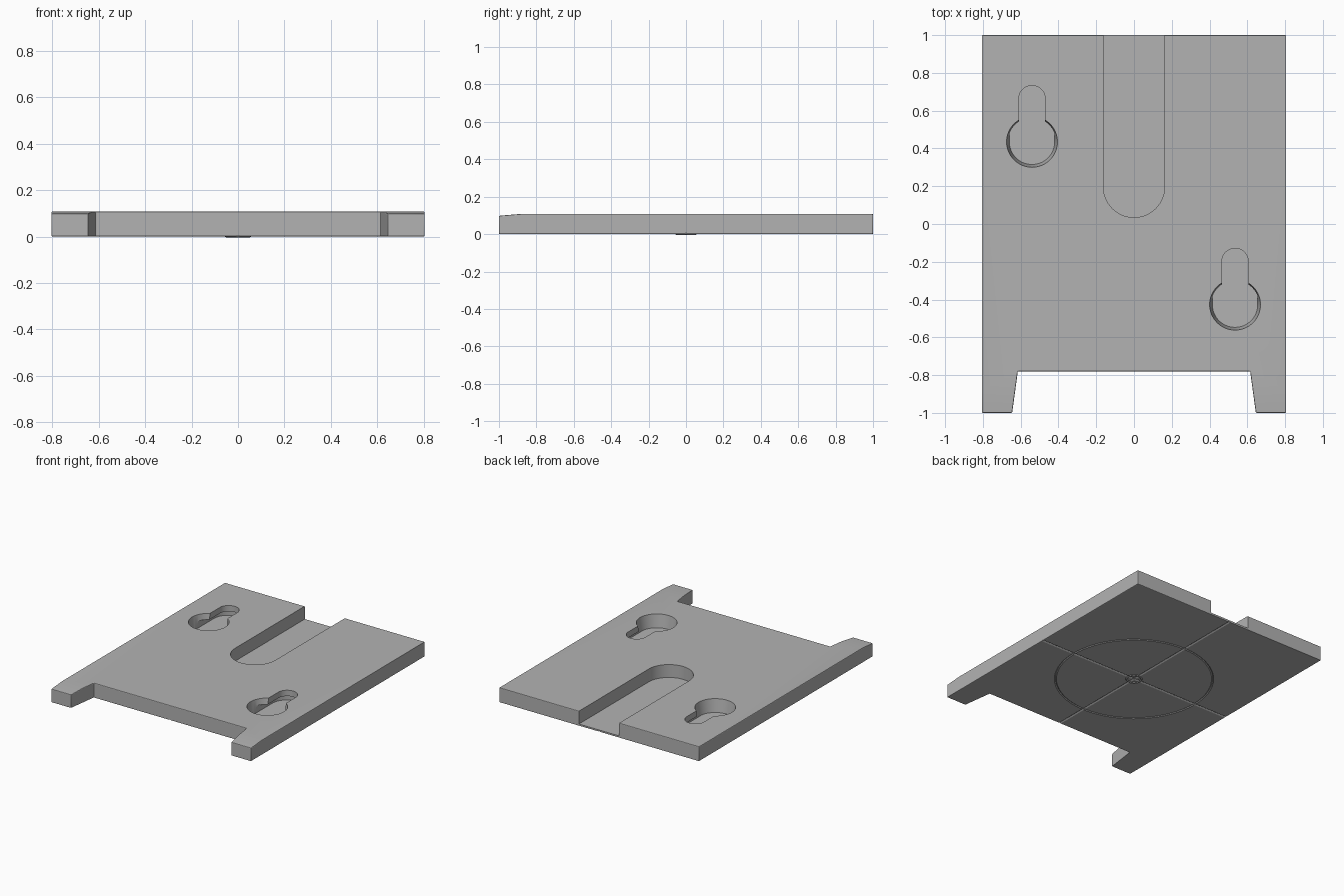
import bpy, bmesh, math
from mathutils import Matrix

cube = bpy.data.objects.get("Cube")
if cube:
    bpy.data.objects.remove(cube, do_unlink=True)

HEIGHT, FLOOR = 0.108, 0.014
HALF_W = 0.805

grey = bpy.data.materials.new("matte grey")
grey.use_nodes = True
grey.diffuse_color = (0.45, 0.45, 0.45, 1)
grey.node_tree.nodes["Principled BSDF"].inputs["Base Color"].default_value = (0.45, 0.45, 0.45, 1)


def finish(bm, name):
    bmesh.ops.recalc_face_normals(bm, faces=bm.faces)
    mesh = bpy.data.meshes.new(name)
    bm.to_mesh(mesh)
    bm.free()
    mesh.materials.append(grey)
    obj = bpy.data.objects.new(name, mesh)
    bpy.context.collection.objects.link(obj)
    return obj


def prism(points, z0, z1):
    bm = bmesh.new()
    face = bm.faces.new([bm.verts.new((x, y, z0)) for x, y in points])
    new = bmesh.ops.extrude_face_region(bm, geom=[face])["geom"]
    top = [v for v in new if isinstance(v, bmesh.types.BMVert)]
    bmesh.ops.translate(bm, verts=top, vec=(0, 0, z1 - z0))
    return bm


def arc(cx, cy, r, start, end, n=32):
    angles = [math.radians(start + (end - start) * i / n) for i in range(n + 1)]
    return [(cx + r * math.cos(a), cy + r * math.sin(a)) for a in angles]


def apply_modifiers(obj):
    bpy.context.view_layer.objects.active = obj
    for mod in list(obj.modifiers):
        bpy.ops.object.modifier_apply(modifier=mod.name)


def carve(obj, bm, name):
    cutter = finish(bm, name)
    cutter.hide_render = True
    mod = obj.modifiers.new(name, "BOOLEAN")
    mod.operation = "DIFFERENCE"
    mod.solver = "EXACT"
    mod.object = cutter
    apply_modifiers(obj)
    bpy.data.objects.remove(cutter, do_unlink=True)


# Plate outline with two tapered feet at the front
right = [(HALF_W, 1), (HALF_W, -1), (0.645, -1), (0.615, -0.78)]
left = [(-x, y) for x, y in reversed(right)]
bm = prism(right + left, 0, HEIGHT)

# Feet slope down towards their tips
bmesh.ops.bisect_plane(bm, geom=bm.verts[:] + bm.edges[:] + bm.faces[:],
                       plane_co=(0, -0.88, 0), plane_no=(0, 1, 0))
for v in bm.verts:
    if v.co.y < -0.99 and v.co.z > 0.05:
        v.co.z = 0.098
plate = finish(bm, "mounting_plate")
bevel = plate.modifiers.new("edge_softening", "BEVEL")
bevel.width = 0.005
bevel.segments = 2
bevel.limit_method = "ANGLE"
bevel.angle_limit = math.radians(40)
apply_modifiers(plate)

# Round-ended channel open at the back
channel = [(0.162, 1.1)] + arc(0, 0.197, 0.162, 0, -180) + [(-0.162, 1.1)]
carve(plate, prism(channel, FLOOR, 0.2), "channel_cutter")

# Keyholes: tapered head hole, narrow slot and wider hidden track
for cx, cy in ((-0.54, 0.435), (0.535, -0.427)):
    bm = bmesh.new()
    bmesh.ops.create_cone(bm, cap_ends=True, segments=64, radius1=0.12, radius2=0.135,
                          depth=HEIGHT - FLOOR + 0.002,
                          matrix=Matrix.Translation((cx, cy, (HEIGHT + FLOOR + 0.002) / 2)))
    carve(plate, bm, "keyhole_head_cutter")
    for r, z0, z1 in ((0.07, FLOOR + 0.001, 0.2), (0.119, FLOOR, 0.065)):
        end_y = cy + 0.228
        shape = arc(cx, end_y, r, 0, 180) + [(cx - r, cy), (cx + r, cy)]
        carve(plate, prism(shape, z0, z1), "keyhole_slot_cutter")

# Fine V-shaped cross lines on the underside
for turn in (0, math.pi / 2):
    bm = prism([(-0.009, 0), (0, 0.006), (0.009, 0), (0, -0.006)], -1.2, 1.2)
    bmesh.ops.rotate(bm, verts=bm.verts, cent=(0, 0, 0),
                     matrix=Matrix.Rotation(math.pi / 2, 3, "X"))
    bmesh.ops.rotate(bm, verts=bm.verts, cent=(0, 0, 0), matrix=Matrix.Rotation(turn, 3, "Z"))
    carve(plate, bm, "cross_line_cutter")

# Fine target rings on the underside
for radius in (0.53, 0.05):
    bm = bmesh.new()
    section = [(radius - 0.007, 0), (radius, 0.005), (radius + 0.007, 0), (radius, -0.005)]
    steps = 64
    rings = [[bm.verts.new((r * math.cos(a), r * math.sin(a), z)) for r, z in section]
             for a in (math.tau * i / steps for i in range(steps))]
    for i in range(steps):
        a, b = rings[i], rings[(i + 1) % steps]
        for j in range(4):
            k = (j + 1) % 4
            bm.faces.new((a[j], b[j], b[k], a[k]))
    carve(plate, bm, "ring_cutter")

# Smooth the round walls, keep the edges crisp
bpy.ops.object.select_all(action="DESELECT")
plate.select_set(True)
bpy.context.view_layer.objects.active = plate
bpy.ops.object.shade_smooth_by_angle(angle=math.radians(20))
